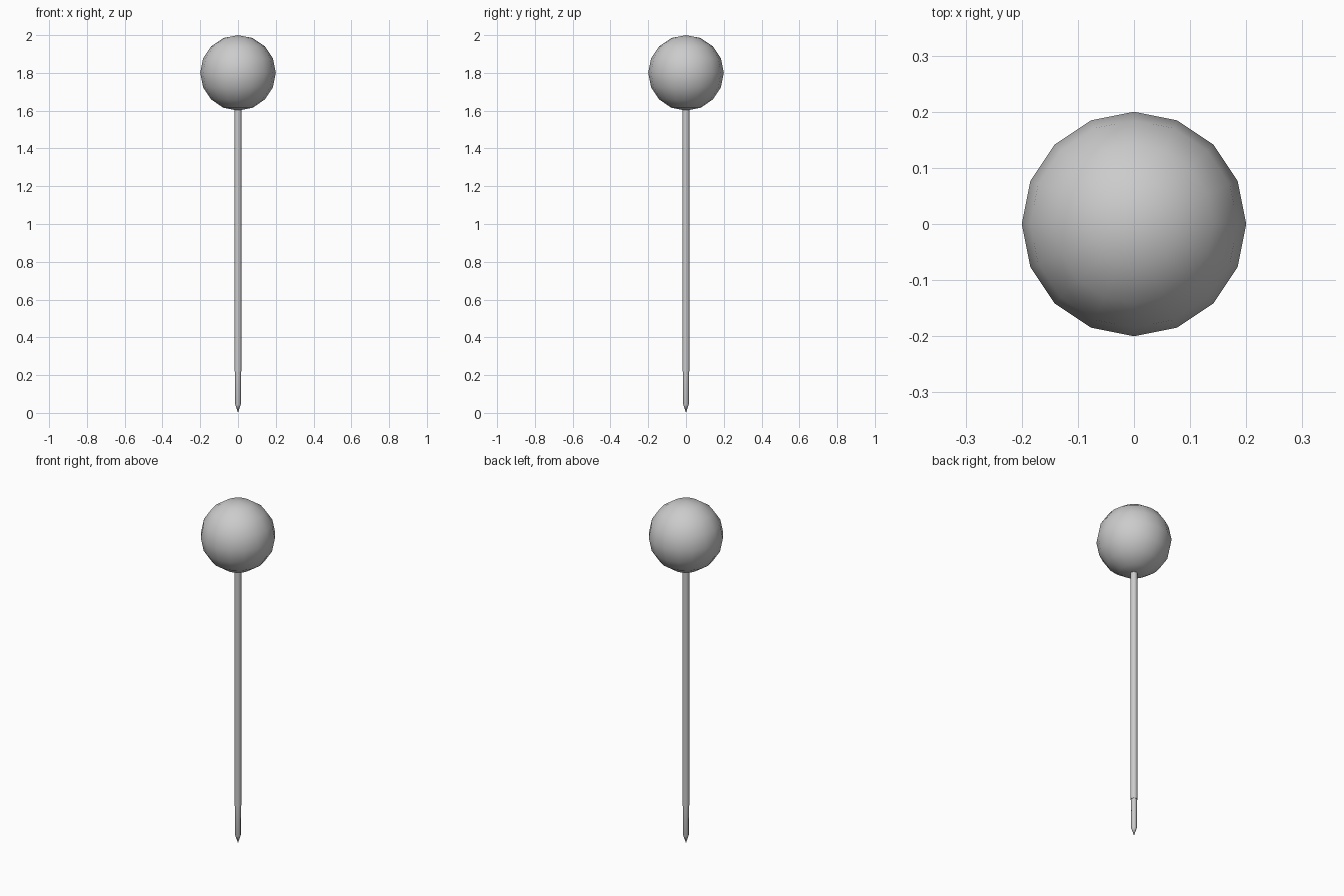
import bpy, bmesh
from math import cos, sin, pi, radians

if "Cube" in bpy.data.objects:
    bpy.data.objects.remove(bpy.data.objects["Cube"])


def lathe(name, profile, sides, smooth_angle):
    """Revolve (radius, z) points about the z axis; radius 0 makes a pole."""
    bm = bmesh.new()
    rings = []
    for r, z in profile:
        if r == 0:
            rings.append([bm.verts.new((0, 0, z))] * sides)
        else:
            rings.append([bm.verts.new((r * cos(2 * pi * i / sides), r * sin(2 * pi * i / sides), z))
                          for i in range(sides)])
    for a, b in zip(rings, rings[1:]):
        for i in range(sides):
            j = (i + 1) % sides
            bm.faces.new(list(dict.fromkeys((a[i], a[j], b[j], b[i]))))
    bmesh.ops.recalc_face_normals(bm, faces=bm.faces)
    mesh = bpy.data.meshes.new(name)
    bm.to_mesh(mesh)
    bm.free()
    obj = bpy.data.objects.new(name, mesh)
    bpy.context.collection.objects.link(obj)
    bpy.ops.object.select_all(action='DESELECT')
    obj.select_set(True)
    bpy.context.view_layer.objects.active = obj
    bpy.ops.object.shade_smooth_by_angle(angle=radians(smooth_angle))
    return obj


# Ball head: 16 sides, 8 bands
R = 0.2
ball = [(0, 1.6)]
ball += [(R * sin(pi * k / 8), 1.8 - R * cos(pi * k / 8)) for k in range(1, 8)]
ball += [(0, 2.0)]
lathe("ball_head", ball, 16, 40)

# Pin shaft, with a small step and a pointed tip
shaft = [(0, 0), (0.015, 0.045), (0.016, 0.22), (0.019, 0.22), (0.019, 1.62), (0, 1.62)]
lathe("pin_shaft", shaft, 8, 50)
